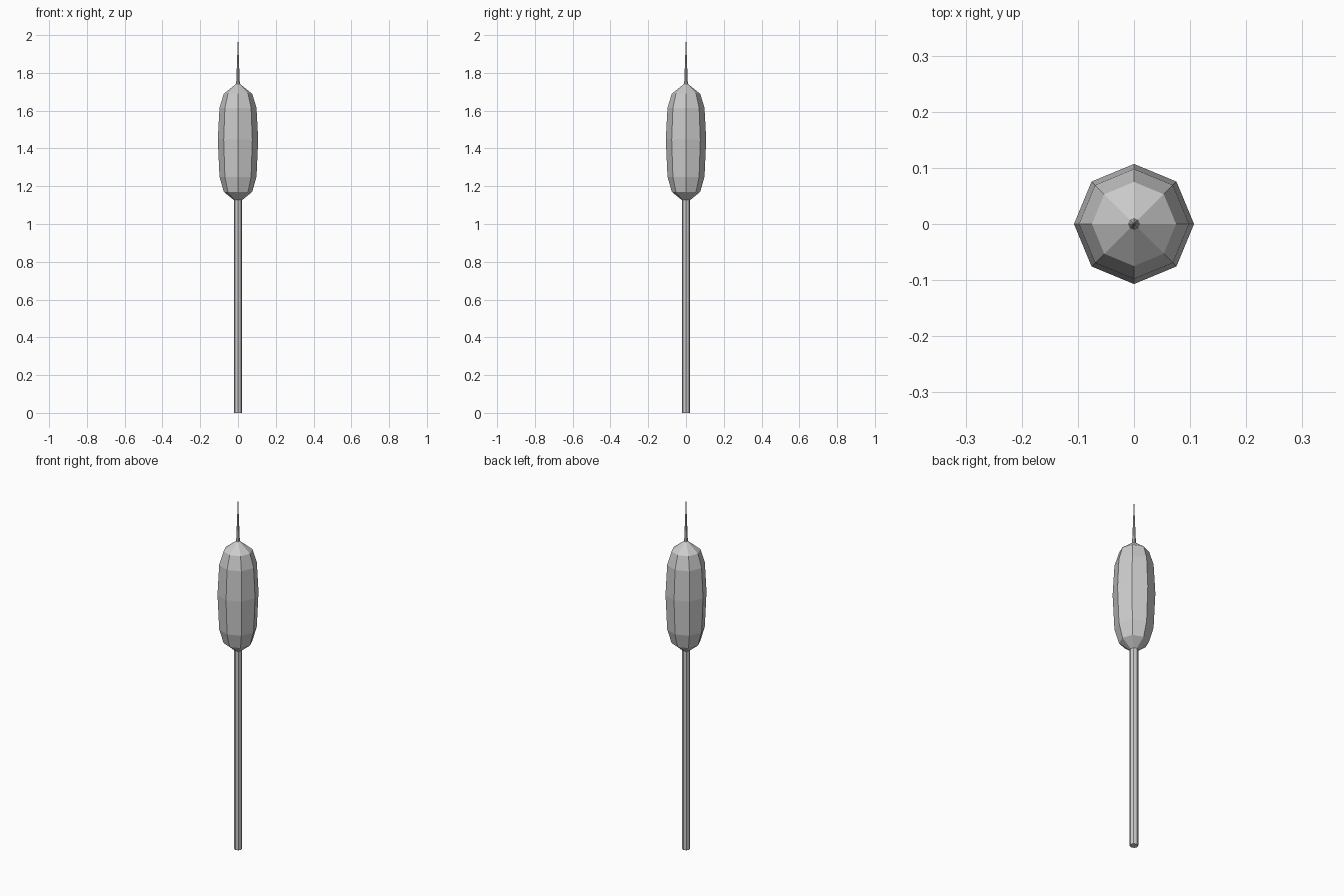
import bpy, bmesh, math

if "Cube" in bpy.data.objects:
    bpy.data.objects.remove(bpy.data.objects["Cube"])

SIDES = 8


def lathe(name, profile):
    """Spin (radius, z) points into a flat-faced, closed eight-sided solid."""
    bm = bmesh.new()
    rings = []
    for r, z in profile:
        if r == 0:
            rings.append([bm.verts.new((0, 0, z))] * SIDES)
        else:
            rings.append([bm.verts.new((r * math.cos(i * math.tau / SIDES),
                                        r * math.sin(i * math.tau / SIDES), z))
                          for i in range(SIDES)])
    for low, high in zip(rings, rings[1:]):
        for i in range(SIDES):
            j = (i + 1) % SIDES
            corners = list(dict.fromkeys((low[i], low[j], high[j], high[i])))
            bm.faces.new(corners)
    if profile[0][0]:
        bm.faces.new(rings[0][::-1])
    if profile[-1][0]:
        bm.faces.new(rings[-1])
    bmesh.ops.recalc_face_normals(bm, faces=bm.faces)
    mesh = bpy.data.meshes.new(name)
    bm.to_mesh(mesh)
    bm.free()
    obj = bpy.data.objects.new(name, mesh)
    bpy.context.collection.objects.link(obj)
    return obj


# Straight reed stem
lathe("stem", [(0.022, 0), (0.022, 1.13)])

# Fat seed head
lathe("seed_head", [(0.02, 1.125), (0.075, 1.17), (0.098, 1.25), (0.107, 1.447),
                    (0.098, 1.615), (0.075, 1.69), (0.008, 1.743)])

# Thin spike on top
lathe("spike", [(0.01, 1.735), (0.006, 1.84), (0, 2.0)])
